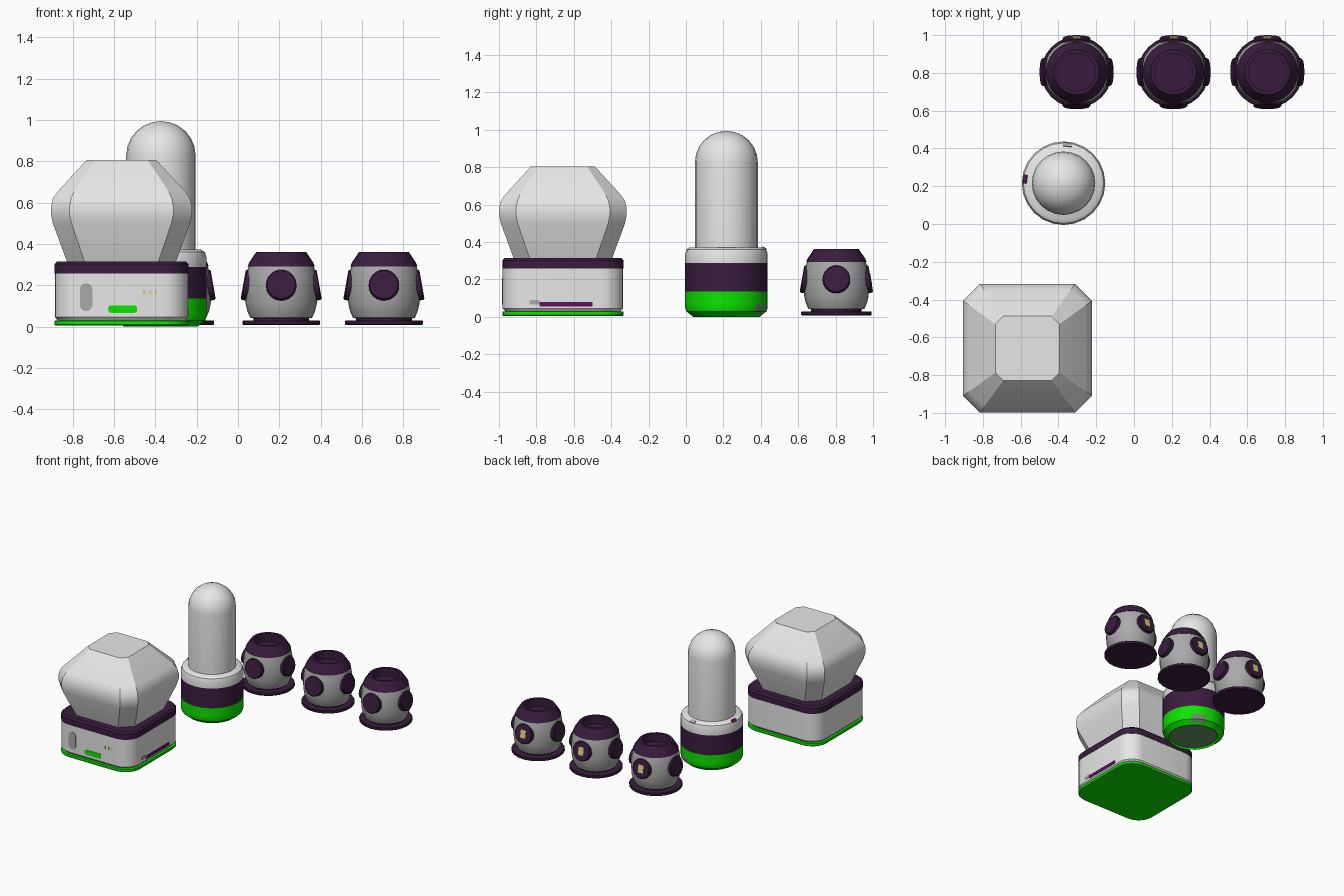
import bpy, bmesh, math
from mathutils import Matrix, Vector

if "Cube" in bpy.data.objects:
    bpy.data.objects.remove(bpy.data.objects["Cube"])

COLOURS = {
    "white": (0.92, 0.92, 0.92), "pale_grey": (0.80, 0.80, 0.80),
    "mid_grey": (0.40, 0.40, 0.40), "plum": (0.042, 0.012, 0.049),
    "green": (0.004, 0.78, 0.0), "dull_green": (0.13, 0.30, 0.13),
    "magenta": (0.10, 0.006, 0.11), "sand": (0.72, 0.62, 0.22),
}
MATS = {}
for n, c in COLOURS.items():
    MATS[n] = bpy.data.materials.new(n)
    MATS[n].diffuse_color = (*c, 1)


def circle(r, z, n=24):
    return [Vector((r * math.cos(2 * math.pi * i / n), r * math.sin(2 * math.pi * i / n), z))
            for i in range(n)]


def rounded(hx, hy, c, z, seg=6):
    """Rounded rectangle outline; seg=1 gives straight chamfers."""
    pts = []
    for k, (sx, sy) in enumerate([(1, 1), (-1, 1), (-1, -1), (1, -1)]):
        for i in range(seg + 1):
            a = math.pi / 2 * (k + i / seg)
            pts.append(Vector((sx * (hx - c) + c * math.cos(a),
                               sy * (hy - c) + c * math.sin(a), z)))
    return pts


def loft(name, rings, mats, matrix, angle=35):
    """Closed skin through rings; mats = one name, or bottom + each band + top."""
    if isinstance(mats, str):
        mats = [mats] * (len(rings) + 1)
    names = list(dict.fromkeys(mats))
    bm = bmesh.new()
    vs = [[bm.verts.new(p) for p in r] for r in rings]
    n = len(vs[0])
    bm.faces.new(vs[0][::-1]).material_index = names.index(mats[0])
    for k in range(len(vs) - 1):
        for i in range(n):
            j = (i + 1) % n
            f = bm.faces.new((vs[k][i], vs[k][j], vs[k + 1][j], vs[k + 1][i]))
            f.material_index = names.index(mats[k + 1])
    bm.faces.new(vs[-1]).material_index = names.index(mats[-1])
    me = bpy.data.meshes.new(name)
    bm.to_mesh(me)
    bm.free()
    for m in names:
        me.materials.append(MATS[m])
    me.polygons.foreach_set("use_smooth", [True] * len(me.polygons))
    me.set_sharp_from_angle(angle=math.radians(angle))
    ob = bpy.data.objects.new(name, me)
    ob.matrix_world = matrix
    bpy.context.collection.objects.link(ob)
    return ob


T = Matrix.Translation


def lathe(name, profile, mats, matrix, n=24):
    return loft(name, [circle(r, z, n) for r, z in profile], mats, matrix)


# Square box: green foot, white body, plum collar
box = T((-0.564, -0.658, 0))
loft("box_foot", [rounded(.320, .320, .12, 0.005), rounded(.324, .324, .12, 0.010),
                  rounded(.324, .324, .12, 0.028), rounded(.305, .305, .11, 0.030)], "green", box)
loft("box_body", [rounded(.305, .305, .11, .026), rounded(.312, .312, .12, .034),
                  rounded(.322, .322, .12, .046), rounded(.322, .322, .12, .262)], "white", box)
loft("box_collar", [rounded(.324, .324, .12, .258), rounded(.324, .324, .12, .302),
                    rounded(.312, .312, .11, .315)], "plum", box)

# Faceted lid
lid = [(.262, .085, .31), (.332, .09, .50), (.341, .09, .545), (.341, .09, .58),
       (.332, .088, .62), (.309, .08, .653), (.170, .042, .805)]
loft("box_lid", [rounded(h, h, c, z, 1) for h, c, z in lid], "pale_grey", box, 25)

# Thin printed patches on the front and right faces of the box
front = Matrix.Rotation(math.pi / 2, 4, 'X')
side = Matrix.Rotation(math.pi / 2, 4, 'Z') @ front


def plate(name, mat, hx, hz, c, matrix):
    loft(name, [rounded(hx, hz, c, -.004), rounded(hx, hz, c, .004)], mat, matrix)


fy, rx = -0.658 - .321, -0.564 + .321
plate("front_oval_patch", "mid_grey", .03, .067, .029, T((-.735, fy, .142)) @ front)
plate("front_green_patch", "green", .07, .018, .014, T((-.558, fy, .085)) @ front)
for i, x in enumerate((-.455, -.425, -.398)):
    plate(f"front_yellow_tick_{i}", "sand", .004, .012, .002, T((x, fy, .164)) @ front)
plate("side_stripe", "magenta", .142, .012, .006, T((rx, -.642, .068)) @ side)
plate("side_grey_patch", "mid_grey", .028, .012, .010, T((rx, -.81, .078)) @ side)

# Round bottle with colour bands
bottle = T((-0.373, 0.216, 0))
body = lathe("bottle_body",
             [(.170, .012), (.178, .0), (.192, .012), (.215, .03), (.221, .05), (.221, .07),
              (.221, .135), (.221, .288), (.221, .335), (.213, .36), (.195, .372)],
             ["dull_green"] + ["green"] * 6 + ["plum"] + ["white"] * 4, bottle)
# Dull patch low on the back right, chosen by height and direction
for p in body.data.polygons:
    a = math.degrees(math.atan2(p.center.y, p.center.x))
    if 40 < a < 70 and .015 < p.center.z < .065:
        p.material_index = 0
# Small marks on the bottle shoulder
for name, mat, deg in (("shoulder_plum_mark", "magenta", 174), ("shoulder_grey_mark", "mid_grey", 84)):
    spot = (bottle @ Matrix.Rotation(math.radians(deg), 4, 'Z') @ T((.2035, 0, .366))
            @ Matrix.Rotation(math.radians(34), 4, 'Y'))
    plate(name, mat, .011, .024, .006, spot)

# Domed bottle cap
dome = [(.168, .36), (.168, .828)]
dome += [(.168 * math.cos(a), .828 + .166 * math.sin(a))
         for a in [math.radians(15 * i) for i in range(1, 6)]] + [(.004, .994)]
lathe("bottle_cap", dome, "pale_grey", bottle)

# Three small pots with four tilted round studs each
for i, x in enumerate((-.304, .209, .706)):
    pot = T((x, .804, 0))
    lathe(f"pot_foot_{i}", [(.184, .008), (.188, .012), (.188, .026), (.184, .030)], "plum", pot)
    lathe(f"pot_neck_{i}", [(.135, .02), (.135, .05)], "plum", pot)
    lathe(f"pot_body_{i}",
          [(.135, .040), (.150, .043), (.164, .075), (.172, .11), (.176, .16), (.174, .21),
           (.167, .26), (.158, .292), (.162, .292), (.155, .31), (.120, .362),
           (.100, .362), (.100, .300)],
          ["mid_grey"] * 8 + ["plum"] * 6, pot)
    for k in range(4):
        face = (pot @ Matrix.Rotation(k * math.pi / 2, 4, 'Z') @ T((.182, 0, .203))
                @ Matrix.Rotation(math.radians(80), 4, 'Y'))
        lathe(f"pot_stud_{i}_{k}", [(.074, -.05), (.074, -.004), (.068, .002)], "plum", face)
        if k == 1:
            plate(f"pot_back_patch_{i}", "sand", .030, .022, .004, face)

for m in bpy.data.materials:
    if m.users and not m.is_grease_pencil:
        m.use_nodes = True
        m.node_tree.nodes["Principled BSDF"].inputs["Base Color"].default_value = m.diffuse_color
